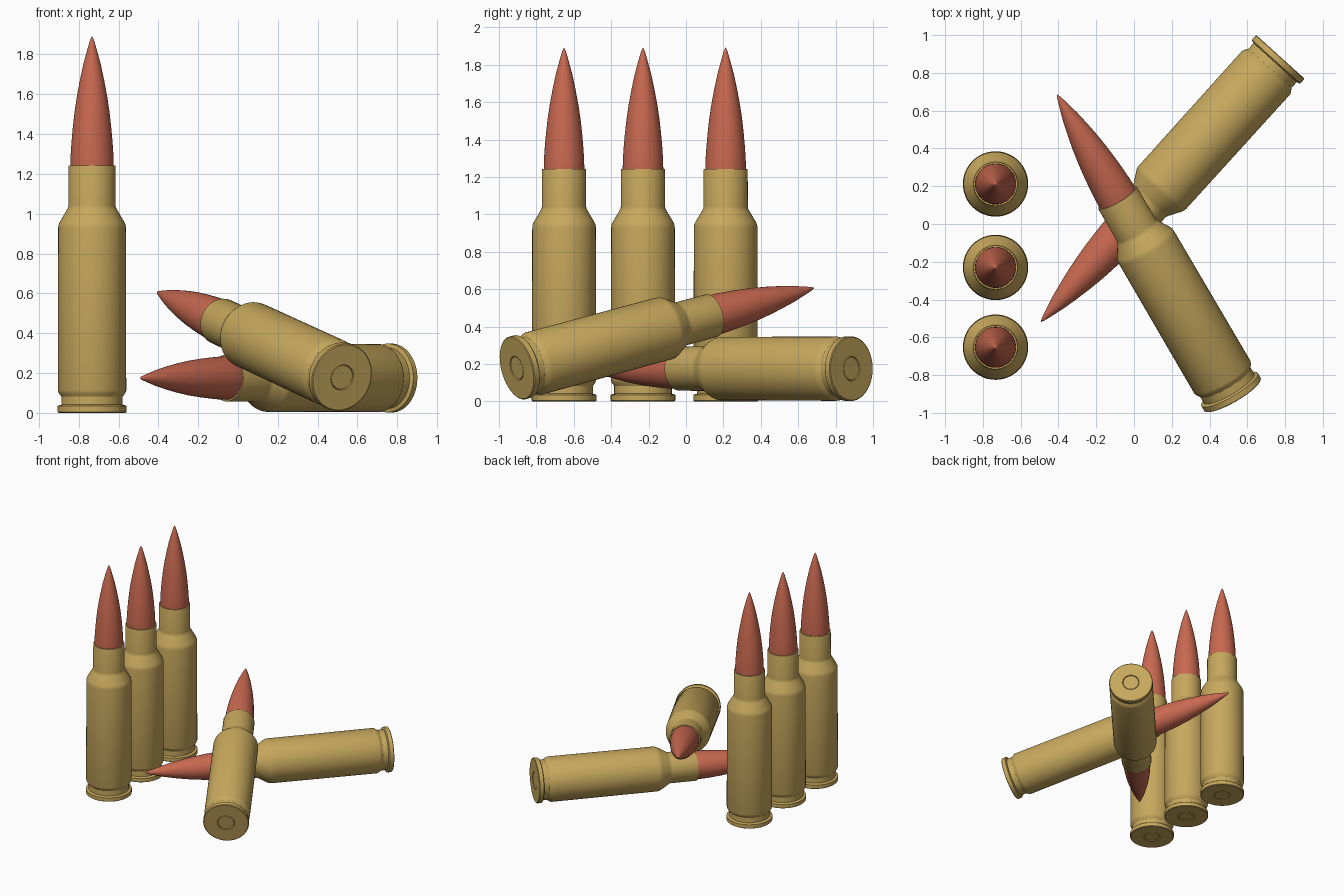
import bpy, bmesh, math
from mathutils import Vector, Matrix

if "Cube" in bpy.data.objects:
    bpy.data.objects.remove(bpy.data.objects["Cube"])

SEG = 48

def material(name, rgb):
    m = bpy.data.materials.new(name)
    m.diffuse_color = (*rgb, 1)
    m.use_nodes = True
    m.node_tree.nodes["Principled BSDF"].inputs["Base Color"].default_value = m.diffuse_color
    return m

brass = material("brass", (0.57, 0.39, 0.11))
copper = material("copper_red", (0.58, 0.14, 0.08))

def lathe(name, profile, mat, matrix):
    """Spin a (radius, height) profile about local z and place it."""
    bm = bmesh.new()
    vs = [bm.verts.new((r, 0, z)) for r, z in profile]
    edges = [bm.edges.new(p) for p in zip(vs, vs[1:])]
    bmesh.ops.spin(bm, geom=vs + edges, cent=(0, 0, 0), axis=(0, 0, 1),
                   angle=2 * math.pi, steps=SEG, use_merge=True)
    bmesh.ops.remove_doubles(bm, verts=bm.verts, dist=1e-5)
    bmesh.ops.recalc_face_normals(bm, faces=bm.faces)
    me = bpy.data.meshes.new(name)
    bm.to_mesh(me)
    bm.free()
    me.materials.append(mat)
    ob = bpy.data.objects.new(name, me)
    ob.matrix_world = matrix
    bpy.context.collection.objects.link(ob)
    bpy.context.view_layer.objects.active = ob
    ob.select_set(True)
    bpy.ops.object.shade_smooth_by_angle(angle=math.radians(28))
    ob.select_set(False)

# case: primer ring, rim, extractor groove, body, shoulder, neck, mouth
CASE = [(0, 0.002), (0.06, 0.002), (0.063, 0.006), (0.066, 0), (0.168, 0),
        (0.173, 0.004), (0.173, 0.034), (0.170, 0.037), (0.154, 0.041),
        (0.154, 0.082), (0.168, 0.102), (0.172, 0.114), (0.170, 0.93),
        (0.168, 0.945), (0.163, 0.957), (0.126, 1.02), (0.120, 1.031),
        (0.1185, 1.042), (0.118, 1.237), (0.116, 1.243), (0.107, 1.243),
        (0.107, 1.19)]

# bullet: short straight seat, then a pointed curve
BULLET = [(0, 1.19), (0.1075, 1.19), (0.1085, 1.25), (0.107, 1.30),
          (0.103, 1.36), (0.097, 1.43), (0.088, 1.51), (0.076, 1.59),
          (0.061, 1.67), (0.044, 1.75), (0.025, 1.82), (0.010, 1.872), (0, 1.893)]

def cartridge(name, base, direction):
    rot = Vector((0, 0, 1)).rotation_difference(Vector(direction))
    mat = Matrix.Translation(base) @ rot.to_matrix().to_4x4()
    lathe(name + "_case", CASE, brass, mat)
    lathe(name + "_bullet", BULLET, copper, mat)

# three standing in a row
for i, y in enumerate((-0.652, -0.23, 0.212)):
    cartridge(f"standing_{i + 1}", (-0.733, y, 0), (0, 0, 1))

# one lying flat, one leaning across it
cartridge("lying", (0.775, 0.885, 0.175), (-1.27, -1.405, 0))
cartridge("leaning", (0.523, -0.905, 0.178), (-0.933, 1.595, 0.43))
